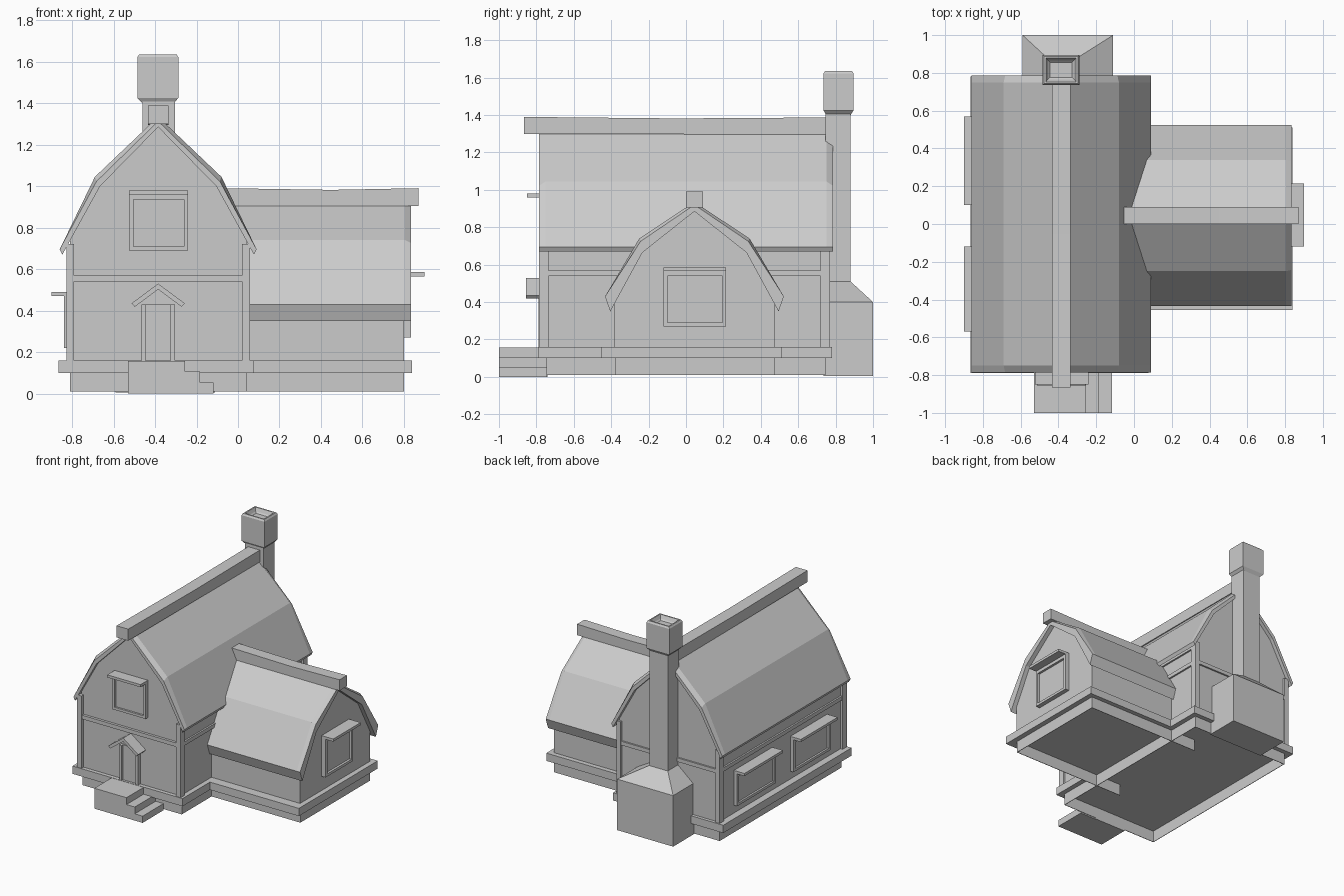
import bpy

if "Cube" in bpy.data.objects:
    bpy.data.objects.remove(bpy.data.objects["Cube"])

CX, WY = -0.385, 0.045   # centre lines of main house and side wing


def mesh(name, verts, faces):
    me = bpy.data.meshes.new(name)
    me.from_pydata(verts, [], faces)
    ob = bpy.data.objects.new(name, me)
    bpy.context.collection.objects.link(ob)
    bpy.context.view_layer.objects.active = ob
    ob.select_set(True)
    bpy.ops.object.mode_set(mode='EDIT')
    bpy.ops.mesh.select_all(action='SELECT')
    bpy.ops.mesh.normals_make_consistent(inside=False)
    bpy.ops.object.mode_set(mode='OBJECT')
    ob.select_set(False)
    return ob


def loft(name, rings):
    """Join equal rings of points and cap both ends."""
    n = len(rings[0])
    verts = [p for r in rings for p in r]
    faces = [list(range(n)), list(range(len(verts) - n, len(verts)))]
    for k in range(len(rings) - 1):
        for i in range(n):
            j = (i + 1) % n
            faces.append([k*n + i, k*n + j, k*n + n + j, k*n + n + i])
    return mesh(name, verts, faces)


def rect(x0, x1, y0, y1, z):
    return [(x0, y0, z), (x1, y0, z), (x1, y1, z), (x0, y1, z)]


def box(name, x0, x1, y0, y1, z0, z1):
    return loft(name, [rect(x0, x1, y0, y1, z0), rect(x0, x1, y0, y1, z1)])


def place(prof, axis, t, c):
    return [(c + u, t, z) if axis == 'y' else (t, c + u, z) for u, z in prof]


def prism(name, prof, axis, a, b, c):
    """Extrude a (u, z) profile about centre line c."""
    return loft(name, [place(prof, axis, t, c) for t in (a, b)])


def mirror(half):
    """Eave-to-ridge half profile -> whole symmetric profile."""
    return [(-u, z) for u, z in half] + [(u, z) for u, z in reversed(half[:-1])]


def roof(name, outer, inner, axis, a, b, c, drop, bevel):
    """Gambrel shell whose upper edges are bevelled at both gable ends."""
    low = [outer[0]] + [(u*.975, z - drop) for u, z in outer[1:]]
    i = mirror(inner)[::-1]
    full, end = mirror(outer) + i, mirror(low) + i
    loft(name, [place(p, axis, t, c) for p, t in
                ((end, a), (full, a + bevel), (full, b - bevel), (end, b))])


def window(name, side, wall, front, lintel, u0, u1, z0, z1):
    """Frame bars, pane and overhanging lintel on a wall facing 'side'."""
    def part(n, a, b, d0, d1, z0, z1):
        d0, d1 = sorted((d0, d1))
        if side == 'y':
            box(name + n, a, b, d0, d1, z0, z1)
        else:
            box(name + n, d0, d1, a, b, z0, z1)
    t = 0.02
    part("_lintel", u0, u1, wall, lintel, z1 - t, z1)
    part("_sill", u0, u1, wall, front, z0, z0 + t)
    part("_head", u0, u1, wall, front, z1 - .045, z1 - t)
    for n, a in (("_jamb_a", u0), ("_jamb_b", u1 - t)):
        part(n, a, a + t, wall, front, z0 + t, z1 - .045)
    part("_pane", u0 + t, u1 - t, wall, wall + (front - wall)*.55, z0 + t, z1 - .045)


def plinth(name, x0, x1, y0, y1, inner_end):
    """Thin foundation walls, open underneath."""
    t = .004
    box(name + "_front", x0, x1, y0, y0 + t, .01, .11)
    box(name + "_back", x0, x1, y1 - t, y1, .01, .11)
    box(name + "_right", x1 - t, x1, y0, y1, .01, .11)
    if inner_end:
        box(name + "_left", x0, x0 + t, y0, y1, .01, .11)


# Main house: plinth, base trim, walls
plinth("main_plinth", -.81, .04, -.745, .745, True)
box("main_trim", -.865, .078, -.79, .78, .10, .16)
prism("main_walls", mirror([(.425, .14), (.425, .74), (.275, 1.02), (0, 1.30)]),
      'y', -.76, .755, CX)
# Corner posts and horizontal beams
for sx in (-1, 1):
    x0, x1 = sorted((CX + sx*.405, CX + sx*.443))
    for n, y0, y1 in (("front", -.785, -.735), ("back", .72, .77)):
        box(n + "_post", x0, x1, y0, y1, .16, .72)
    x0, x1 = sorted((CX + sx*.41, CX + sx*.438))
    box("side_beam", x0, x1, -.74, .73, .54, .57)
    box("eave_beam", x0, x1, -.74, .73, .675, .70)
box("front_beam", -.80, .03, -.78, -.75, .54, .57)
box("back_beam", -.80, .03, .74, .768, .54, .57)
# Main roof and ridge beam
roof("main_roof", [(.475, .695), (.305, 1.045), (0, 1.335)],
     [(.462, .67), (.28, 1.0), (0, 1.285)], 'y', -.785, .785, CX, .022, .035)
prism("main_ridge_beam", [(-.865, 1.30), (.75, 1.295), (.75, 1.387), (-.05, 1.382),
      (-.865, 1.39)], 'x', -.435, -.335, 0)

# Side wing
plinth("wing_plinth", -.18, .80, -.38, .475, False)
box("wing_trim", 0, .84, -.455, .51, .10, .16)
prism("wing_walls", mirror([(.428, .14), (.428, .40), (.27, .68), (0, .90)]),
      'x', 0, .80, WY)
roof("wing_roof", [(.478, .43), (.295, .74), (0, .935)],
     [(.45, .35), (.278, .665), (0, .885)], 'x', -.05, .835, WY, .015, .03)
prism("wing_ridge_beam", [(-.06, .90), (.87, .905), (.87, .99), (.45, .982),
      (-.06, .99)], 'y', 0, .09, 0)

# Windows
window("front_window", 'y', -.755, -.787, -.85, -.525, -.24, .69, .98)
window("wing_window", 'x', .795, .835, .90, -.12, .215, .27, .585)
for y0, y1 in ((-.57, -.12), (.10, .57)):
    window("left_window", 'x', -.805, -.838, -.90, y0, y1, .22, .49)

# Door and its little gabled hood
for x in (-.465, -.325):
    box("door_jamb", x, x + .02, -.788, -.75, .16, .43)
box("door", -.445, -.325, -.772, -.75, .16, .43)
prism("door_hood", mirror([(.128, .435), (0, .53)]) + mirror([(.113, .418), (0, .502)])[::-1],
      'y', -.855, -.755, CX)

# Landing with steps down to the right
box("landing", -.53, -.255, -1, -.74, 0, .158)
for k, x in enumerate((-.255, -.188)):
    box("step", x - .02, x + .071, -1, -.745, 0, .105 - .053*k)

# Chimney: hearth block, sloped shoulder, stack and cap with a shallow flue
loft("chimney_base", [rect(-.59, -.11, .735, 1, .005), rect(-.59, -.11, .735, 1, .40),
                      rect(-.46, -.30, .735, .88, .51)])
box("chimney_stack", -.46, -.305, .745, .88, .45, 1.41)
loft("chimney_cap", [rect(-.46, -.31, .75, .88, 1.40), rect(-.485, -.288, .735, .896, 1.425),
                     rect(-.485, -.288, .735, .896, 1.622), rect(-.477, -.296, .743, .888, 1.635),
                     rect(-.467, -.306, .753, .878, 1.635), rect(-.455, -.318, .766, .866, 1.61),
                     rect(-.445, -.328, .776, .856, 1.60)])
